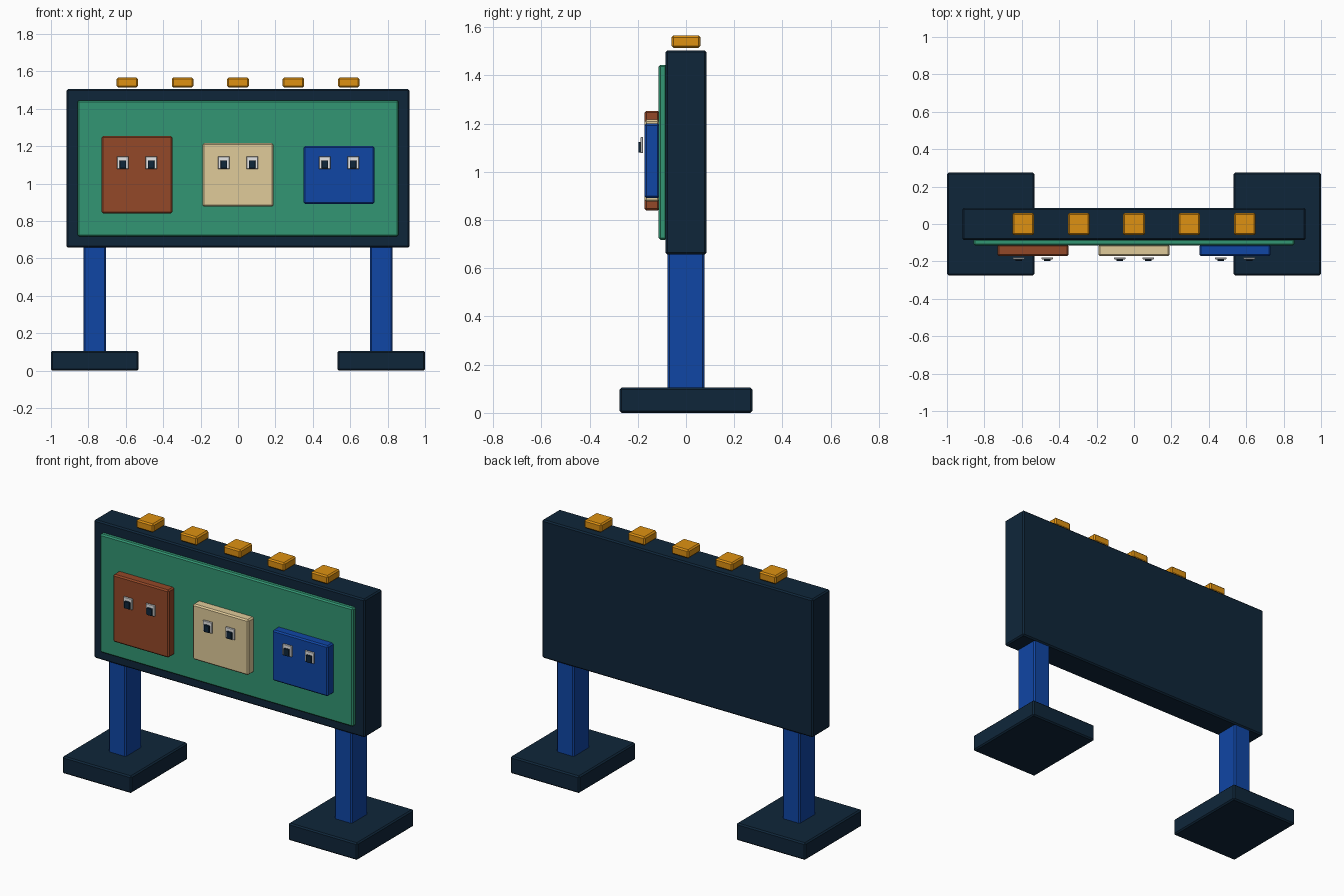
import bpy

cube = bpy.data.objects.get("Cube")
if cube:
    bpy.data.objects.remove(cube, do_unlink=True)


def material(name, rgb):
    """Flat material from 0-255 display values, stored as linear."""
    lin = [((c / 255 + 0.055) / 1.055) ** 2.4 for c in rgb]
    mat = bpy.data.materials.new(name)
    mat.use_nodes = True
    mat.diffuse_color = (*lin, 1)
    mat.node_tree.nodes["Principled BSDF"].inputs["Base Color"].default_value = (*lin, 1)
    return mat


NAVY = material("navy", (15, 38, 58))
BLUE = material("blue", (16, 70, 165))
GREEN = material("green", (50, 150, 115))
BROWN = material("brown", (148, 72, 40))
TAN = material("tan", (224, 203, 154))
GOLD = material("gold", (222, 145, 18))
WHITE = material("white", (235, 235, 235))


def box(name, x, y, z, mat, bevel=0.008):
    """Chamfered box between (low, high) limits on each axis."""
    limits = (x, y, z)
    bpy.ops.mesh.primitive_cube_add(size=1, location=[(a + b) / 2 for a, b in limits])
    obj = bpy.context.object
    obj.name = name
    obj.data.name = name
    obj.scale = [b - a for a, b in limits]
    bpy.ops.object.transform_apply(location=False, rotation=False, scale=True)
    obj.data.materials.append(mat)
    if bevel:
        mod = obj.modifiers.new("chamfer", "BEVEL")
        mod.width = bevel
        mod.segments = 1
    return obj


def around(centre, half):
    return (centre - half, centre + half)


# Board and its front panel
box("board_frame", (-0.918, 0.918), (-0.085, 0.085), (0.657, 1.504), NAVY)
box("front_panel", (-0.858, 0.858), (-0.114, -0.08), (0.718, 1.444), GREEN)

# Posts and feet on both sides
for side, sign in (("left", 1), ("right", -1)):
    box(side + "_foot", around(sign * 0.766, 0.234), (-0.275, 0.275), (0, 0.105), NAVY)
    box(side + "_post", around(sign * 0.766, 0.059), (-0.077, 0.077), (0.09, 0.67), BLUE)

# Row of lamps hovering just above the top edge
for i in range(5):
    box(f"lamp_{i + 1}", around((i - 2) * 0.296, 0.058), (-0.06, 0.06), (1.514, 1.566), GOLD)

# Three face cards, each with a pair of eyes
cards = (("brown", -0.54, 0.207, BROWN), ("tan", 0, 0.17, TAN), ("blue", 0.54, 0.155, BLUE))
for name, cx, half_height, mat in cards:
    box(name + "_card", around(cx, 0.189), (-0.172, -0.11), around(1.046, half_height), mat)
    for side, sign in (("left", 1), ("right", -1)):
        ex = cx + sign * 0.076
        label = f"{name}_card_{side}"
        box(label + "_eye", around(ex, 0.031), (-0.189, -0.178), around(1.111, 0.034), WHITE, 0.003)
        box(label + "_pupil", around(ex, 0.018), (-0.198, -0.187), around(1.102, 0.022), NAVY, 0.002)
